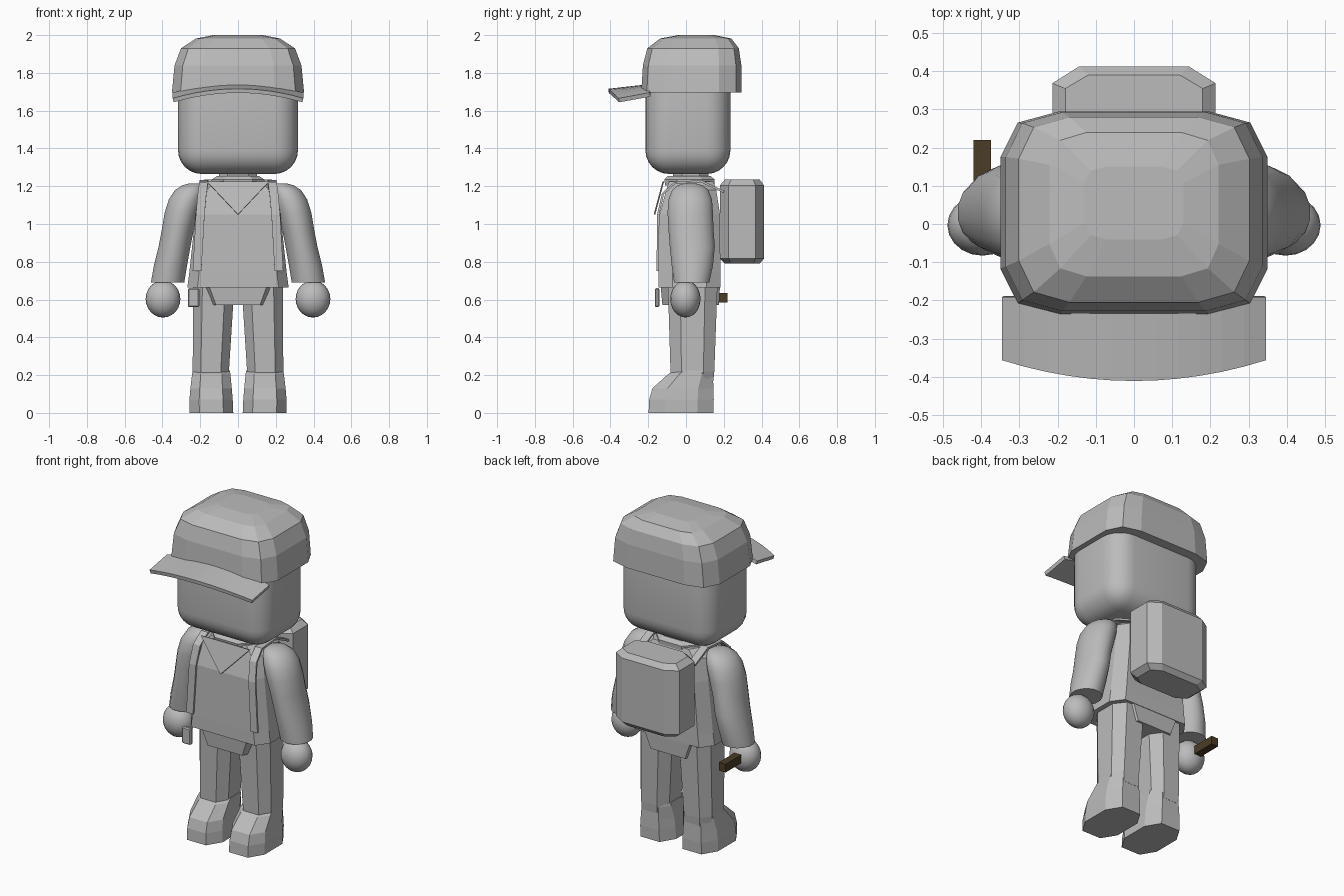
import bpy, bmesh, math
from mathutils import Vector

cube = bpy.data.objects.get("Cube")
if cube:
    bpy.data.objects.remove(cube, do_unlink=True)


def material(name, colour):
    m = bpy.data.materials.new(name)
    m.use_nodes = True
    m.diffuse_color = colour
    m.node_tree.nodes["Principled BSDF"].inputs["Base Color"].default_value = colour
    return m


GREY = material("plain grey", (0.5, 0.5, 0.5, 1))
BROWN = material("dark brown", (0.07, 0.045, 0.02, 1))

# Quarter outlines of a unit cross-section, from the side to the back
OCT = [(1, 0.5), (0.55, 1)]
HAT = [(1, 0.55), (0.87, 0.89), (0.56, 1)]
TORSO = [(1, 0.55), (0.8, 1)]
PACK = [(1, 0.62), (0.67, 1)]
ROUND = [(math.cos(a), math.sin(a)) for a in
         [math.radians(11.25 + 22.5 * i) for i in range(4)]]


def finish(name, bm, mat=GREY, smooth=None):
    bmesh.ops.remove_doubles(bm, verts=bm.verts, dist=0.0005)
    bmesh.ops.recalc_face_normals(bm, faces=bm.faces)
    mesh = bpy.data.meshes.new(name)
    bm.to_mesh(mesh)
    bm.free()
    mesh.materials.append(mat)
    ob = bpy.data.objects.new(name, mesh)
    bpy.context.collection.objects.link(ob)
    if smooth:
        bpy.ops.object.select_all(action='DESELECT')
        ob.select_set(True)
        bpy.context.view_layer.objects.active = ob
        bpy.ops.object.shade_smooth_by_angle(angle=math.radians(smooth))
    return ob


def loft(name, quarter, rings, side=1, smooth=None):
    """Skin rings given as (z, x min, x max, y min, y max)."""
    bm = bmesh.new()
    back = quarter[::-1]
    outline = ([(x, y) for x, y in quarter] + [(-x, y) for x, y in back]
               + [(-x, -y) for x, y in quarter] + [(x, -y) for x, y in back])
    loops = []
    for z, x0, x1, y0, y1 in rings:
        cx, cy, hx, hy = (x0 + x1) / 2, (y0 + y1) / 2, (x1 - x0) / 2, (y1 - y0) / 2
        loops.append([bm.verts.new((side * (cx + u * hx), cy + v * hy, z))
                      for u, v in outline])
    n = len(outline)
    for a, b in zip(loops, loops[1:]):
        for i in range(n):
            j = (i + 1) % n
            bm.faces.new((a[i], a[j], b[j], b[i]))
    bm.faces.new(loops[0])
    bm.faces.new(loops[-1])
    return finish(name, bm, smooth=smooth)


def sheet(name, rows, thickness):
    """Thin panel spanning rows of points."""
    bm = bmesh.new()
    grid = [[bm.verts.new(p) for p in row] for row in rows]
    for a, b in zip(grid, grid[1:]):
        for i in range(len(a) - 1):
            bm.faces.new((a[i], a[i + 1], b[i + 1], b[i]))
    ob = finish(name, bm)
    mod = ob.modifiers.new("thickness", 'SOLIDIFY')
    mod.thickness = thickness
    mod.offset = 0
    return ob


def block(name, centre, size, mat=GREY, bevel=0, segments=1, smooth=None):
    bm = bmesh.new()
    bmesh.ops.create_cube(bm, size=1)
    for v in bm.verts:
        v.co = Vector(centre) + Vector([a * b for a, b in zip(v.co, size)])
    if bevel:
        bmesh.ops.bevel(bm, geom=bm.edges[:], offset=bevel, segments=segments,
                        profile=0.5, affect='EDGES')
    return finish(name, bm, mat, smooth)


# Head and cap
block("head", (0, 0.01, 1.575), (0.635, 0.45, 0.62), bevel=0.125, segments=6, smooth=60)
loft("cap_crown", HAT, [
    (1.695, -0.35, 0.35, -0.237, 0.295),
    (1.84, -0.336, 0.336, -0.228, 0.293),
    (1.93, -0.302, 0.302, -0.205, 0.28),
    (1.982, -0.222, 0.222, -0.137, 0.24),
    (2.0, -0.13, 0.13, -0.04, 0.15)])

# Curved, sloping cap brim
steps = [i / 6 - 1 for i in range(13)]
sheet("cap_brim", [
    [(0.343 * t, -0.19, 1.73 - 0.045 * t * t) for t in steps],
    [(0.343 * t, -0.41 + 0.055 * t * t, 1.705 - 0.05 * t * t) for t in steps]], 0.022)

# Torso, hips and neckwear
loft("torso", TORSO, [
    (0.665, -0.268, 0.268, -0.145, 0.182),
    (0.74, -0.258, 0.258, -0.145, 0.182),
    (1.05, -0.225, 0.225, -0.14, 0.18),
    (1.18, -0.205, 0.205, -0.105, 0.16),
    (1.225, -0.15, 0.15, -0.09, 0.145)])
loft("hips", TORSO, [
    (0.57, -0.145, 0.145, -0.125, 0.175),
    (0.68, -0.195, 0.195, -0.135, 0.18)])
loft("neck", OCT, [
    (1.2, -0.1, 0.1, -0.07, 0.12),
    (1.32, -0.1, 0.1, -0.07, 0.12)])
loft("neck_band", OCT, [
    (1.205, -0.14, 0.14, -0.11, 0.15),
    (1.235, -0.14, 0.14, -0.115, 0.152),
    (1.255, -0.11, 0.11, -0.095, 0.13)])
sheet("neckerchief", [
    [(-0.165, -0.12, 1.225), (0.165, -0.12, 1.225)],
    [(0, -0.167, 1.05), (0, -0.167, 1.05)]], 0.008)

# Backpack
loft("backpack", PACK, [
    (0.79, -0.18, 0.18, 0.205, 0.39),
    (0.817, -0.214, 0.214, 0.18, 0.413),
    (1.205, -0.214, 0.214, 0.18, 0.413),
    (1.235, -0.18, 0.18, 0.205, 0.39)])

strap_path = [(0.217, -0.15, 0.75), (0.2, -0.147, 1.05), (0.19, -0.122, 1.16),
              (0.182, -0.06, 1.217), (0.18, 0.08, 1.227), (0.18, 0.2, 1.17)]

for side, word in ((1, "left"), (-1, "right")):
    # Strap over the shoulder
    sheet(word + "_strap", [[(side * (x - 0.023), y, z), (side * (x + 0.023), y, z)]
                            for x, y, z in strap_path], 0.012)
    # Sleeved arm
    loft(word + "_arm", ROUND, [
        (0.69, 0.283, 0.463, -0.065, 0.125),
        (0.78, 0.268, 0.447, -0.078, 0.145),
        (0.88, 0.25, 0.422, -0.088, 0.155),
        (0.97, 0.232, 0.405, -0.095, 0.148),
        (1.06, 0.205, 0.39, -0.1, 0.145),
        (1.13, 0.185, 0.368, -0.095, 0.14),
        (1.18, 0.175, 0.335, -0.075, 0.12),
        (1.205, 0.18, 0.295, -0.045, 0.09),
        (1.215, 0.2, 0.26, -0.01, 0.05)], side, smooth=50)
    # Hand
    bm = bmesh.new()
    bmesh.ops.create_uvsphere(bm, u_segments=20, v_segments=12, radius=1)
    for v in bm.verts:
        v.co = Vector((side * 0.397 + v.co.x * 0.092, -0.003 + v.co.y * 0.08,
                       0.603 + v.co.z * 0.098))
    finish(word + "_hand", bm, smooth=60)
    # Trouser leg
    loft(word + "_leg", OCT, [
        (0.17, 0.05, 0.235, -0.08, 0.145),
        (0.22, 0.048, 0.24, -0.082, 0.15),
        (0.58, 0.025, 0.238, -0.093, 0.163),
        (0.68, 0.015, 0.238, -0.097, 0.167)], side)
    # Boot
    loft(word + "_boot", OCT, [
        (0, 0.025, 0.257, -0.198, 0.145),
        (0.07, 0.028, 0.257, -0.195, 0.147),
        (0.13, 0.033, 0.252, -0.178, 0.145),
        (0.205, 0.04, 0.243, -0.095, 0.143),
        (0.225, 0.043, 0.24, -0.06, 0.138)], side)

# Belt pouch and the handle held in the right hand
block("belt_pouch", (-0.235, -0.153, 0.61), (0.06, 0.024, 0.1), bevel=0.006)
block("held_handle", (-0.398, 0.13, 0.61), (0.046, 0.18, 0.05), BROWN)
